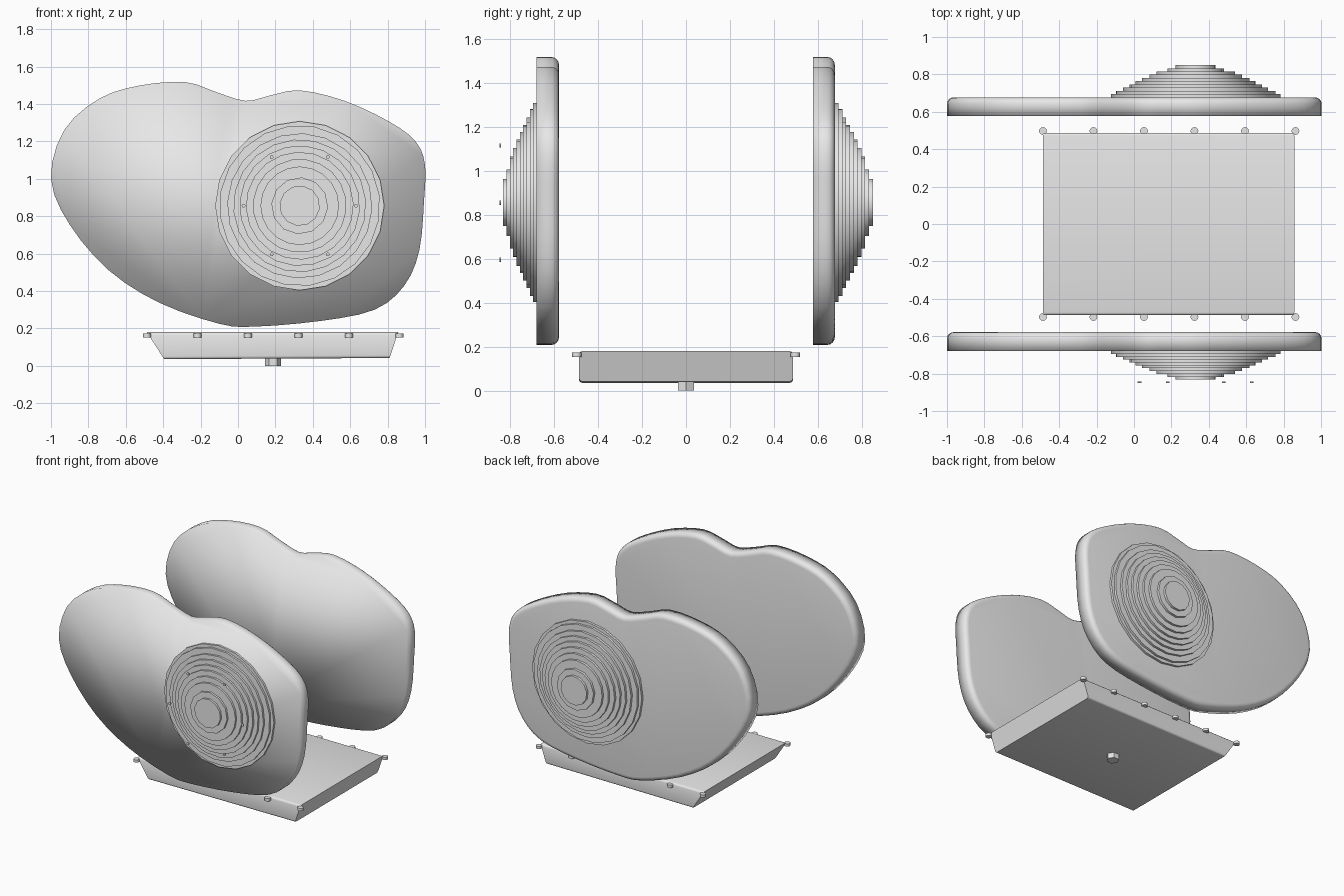
import bpy, bmesh, math
from mathutils import Vector, Matrix

cube = bpy.data.objects.get("Cube")
if cube:
    bpy.data.objects.remove(cube)

GREY = (0.8, 0.8, 0.8, 1)
metal = bpy.data.materials.new("plain grey")
metal.use_nodes = True
metal.diffuse_color = GREY
metal.node_tree.nodes["Principled BSDF"].inputs["Base Color"].default_value = GREY

HUB = Vector((0.33, 0, 0.856))


def finish(name, bm, smooth="angle"):
    """Turn a bmesh into a shaded object."""
    bmesh.ops.recalc_face_normals(bm, faces=bm.faces)
    mesh = bpy.data.meshes.new(name)
    bm.to_mesh(mesh)
    bm.free()
    mesh.materials.append(metal)
    obj = bpy.data.objects.new(name, mesh)
    bpy.context.collection.objects.link(obj)
    bpy.ops.object.select_all(action="DESELECT")
    obj.select_set(True)
    bpy.context.view_layer.objects.active = obj
    if smooth == "all":
        bpy.ops.object.shade_smooth()
    elif smooth == "angle":
        bpy.ops.object.shade_smooth_by_angle(angle=math.radians(35))
    return obj


def add_disc(bm, centre, radius, depth, axis, sides, turn=0.0):
    """Add a closed cylinder along y or z."""
    tilt = Matrix.Rotation(math.pi / 2, 4, "X") if axis == "y" else Matrix()
    place = Matrix.Translation(centre) @ tilt @ Matrix.Rotation(turn, 4, "Z")
    bmesh.ops.create_cone(bm, cap_ends=True, segments=sides, radius1=radius,
                          radius2=radius, depth=depth, matrix=place)


def smooth_loop(points, steps):
    """Closed Catmull-Rom curve through the points."""
    pts = [Vector(p) for p in points]
    out = []
    for i in range(len(pts)):
        a, b, c, d = (pts[(i + k) % len(pts)] for k in (-1, 0, 1, 2))
        for s in range(steps):
            t = s / steps
            out.append(b + (c - a) * t / 2
                       + (2 * a - 5 * b + 4 * c - d) * t * t / 2
                       + (3 * b - a - 3 * c + d) * t ** 3 / 2)
    return out


# Cover outline in x and z
outline = [
    (-1, 1), (-.93, 1.26), (-.74, 1.43), (-.52, 1.5), (-.28, 1.517),
    (-.12, 1.465), (.04, 1.417), (.17, 1.445), (.33, 1.473), (.57, 1.417),
    (.81, 1.305), (.95, 1.2), (1, 1.075), (.995, .89), (.97, .62),
    (.89, .43), (.73, .3), (.44, .24), (.09, .21), (-.1, .225),
    (-.42, .337), (-.69, .51), (-.9, .755)]


def cover(name, front, back):
    """Curved plate with a crisp front rim and a rounded back rim."""
    bm = bmesh.new()
    face = bm.faces.new([bm.verts.new((p.x, front, p.y))
                         for p in smooth_loop(outline, 3)])
    made = bmesh.ops.extrude_face_region(bm, geom=[face], use_keep_orig=True)["geom"]
    verts = [v for v in made if isinstance(v, bmesh.types.BMVert)]
    bmesh.ops.translate(bm, verts=verts, vec=(0, back - front, 0))
    rim = [e for e in made if isinstance(e, bmesh.types.BMEdge)]
    bmesh.ops.bevel(bm, geom=rim, offset=0.035, segments=4, profile=0.5,
                    affect="EDGES")
    return finish(name, bm, "all")


cover("front_cover", -0.68, -0.578)
cover("back_cover", 0.577, 0.677)

# Stepped domes on the outer faces
radii = [.452, .43, .388, .355, .322, .288, .25, .21, .152, .108]


def dome(name, start, end):
    bm = bmesh.new()
    rise = (end - start) / len(radii)
    for i, radius in enumerate(radii):
        y = start + rise * (i + 0.5)
        sides = 20 if radius > 0.2 else 12
        add_disc(bm, (HUB.x, y, HUB.z), radius, abs(rise), "y", sides,
                 turn=i * math.pi / 7)
    return finish(name, bm)


dome("front_dome", -0.68, -0.832)
dome("back_dome", 0.677, 0.85)

# Ring of small studs ahead of the front dome
bm = bmesh.new()
for k in range(6):
    a = k * math.pi / 3
    add_disc(bm, (HUB.x + 0.3 * math.cos(a), -0.845, HUB.z + 0.3 * math.sin(a)),
             0.01, 0.008, "y", 8)
finish("front_dome_studs", bm)

# Sump pan with sloping ends and softened long edges
bm = bmesh.new()
section = [(-.487, .18), (-.395, .036), (.81, .042), (.857, .18)]
face = bm.faces.new([bm.verts.new((x, -.487, z)) for x, z in section])
made = bmesh.ops.extrude_face_region(bm, geom=[face], use_keep_orig=True)["geom"]
bmesh.ops.translate(bm, verts=[v for v in made if isinstance(v, bmesh.types.BMVert)],
                    vec=(0, .974, 0))
bm.normal_update()
long_edges = [e for e in bm.edges
              if abs(e.verts[0].co.x - e.verts[1].co.x) > 1]
bmesh.ops.bevel(bm, geom=long_edges, offset=0.015, segments=3, profile=0.5,
                affect="EDGES")
finish("sump_pan", bm)

# Flange bolts along both sides of the pan
bm = bmesh.new()
for side in (-1, 1):
    for k in range(6):
        add_disc(bm, (-.487 + .27 * k, side * .497, .163), .021, .02, "z", 12)
finish("sump_bolts", bm)

# Hexagonal drain plug
bm = bmesh.new()
add_disc(bm, (.187, 0, .0225), .043, .045, "z", 6, turn=math.pi / 2)
plug = finish("drain_plug", bm, "flat")
